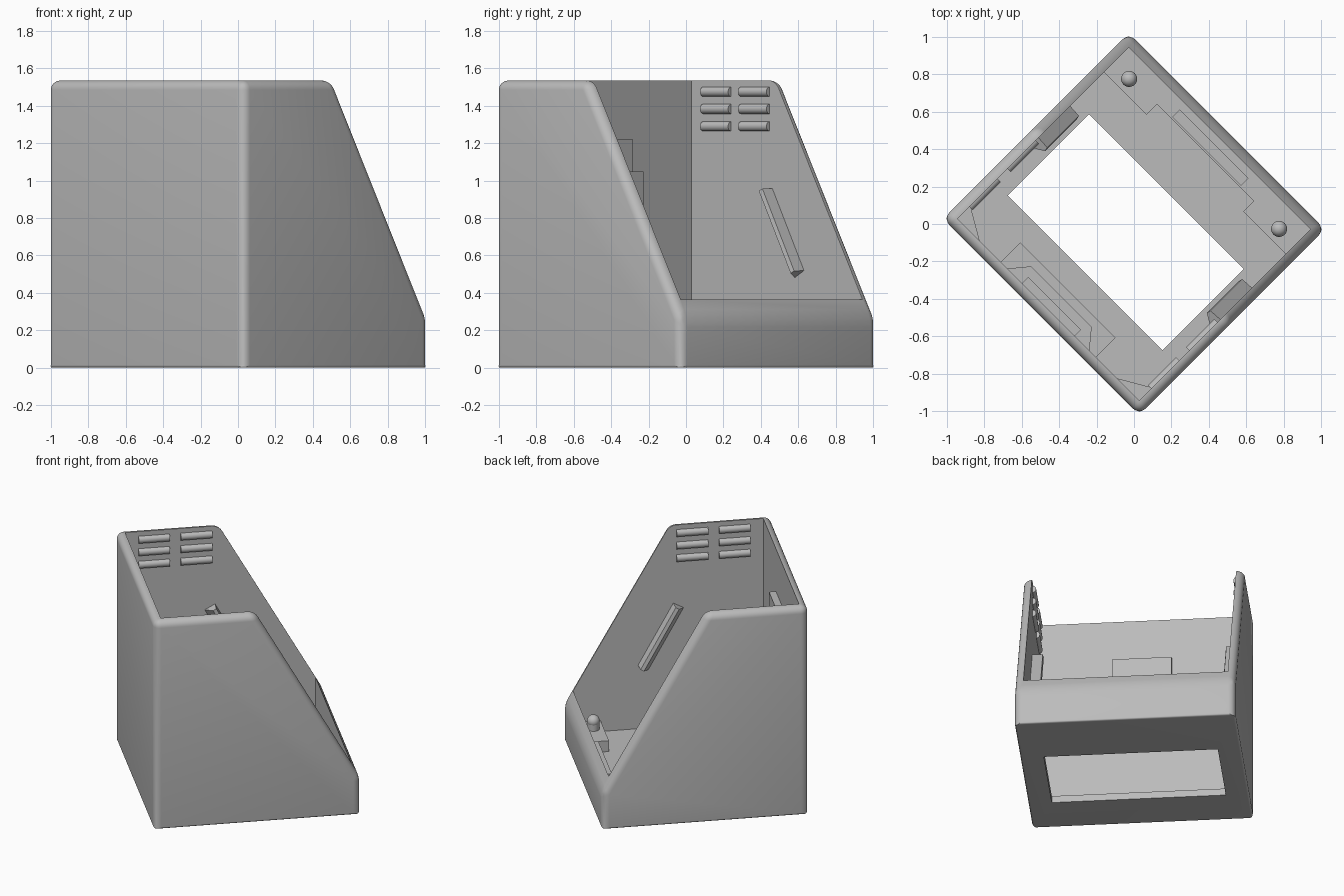
import bpy, bmesh, math
from mathutils import Matrix, Vector

if "Cube" in bpy.data.objects:
    bpy.data.objects.remove(bpy.data.objects["Cube"], do_unlink=True)

TURN = -math.pi / 4          # the whole box stands on the diagonal
A, B, H = 0.742, 0.702, 1.535  # half width, half depth, height
WALL, FLOOR = 0.055, 0.05
IA, IB = A - WALL, B - WALL

grey = bpy.data.materials.new("light_grey")
grey.use_nodes = True
grey.diffuse_color = (0.5, 0.5, 0.5, 1)
grey.node_tree.nodes["Principled BSDF"].inputs["Base Color"].default_value = (0.5, 0.5, 0.5, 1)


def finish(name, bm):
    bmesh.ops.recalc_face_normals(bm, faces=bm.faces[:])
    mesh = bpy.data.meshes.new(name)
    bm.to_mesh(mesh)
    bm.free()
    mesh.materials.append(grey)
    ob = bpy.data.objects.new(name, mesh)
    ob.rotation_euler.z = TURN
    bpy.context.collection.objects.link(ob)
    return ob


def prism(name, points, offset):
    """Extrude a flat outline along an offset."""
    bm = bmesh.new()
    face = bm.faces.new([bm.verts.new(p) for p in points])
    out = bmesh.ops.extrude_face_region(bm, geom=[face])
    top = [v for v in out["geom"] if isinstance(v, bmesh.types.BMVert)]
    bmesh.ops.translate(bm, verts=top, vec=Vector(offset))
    if len([f for f in bm.faces if len(f.verts) == len(points)]) < 2:
        bm.faces.new([bm.verts[i] for i in range(len(points))])
    return finish(name, bm)


def box(name, u0, u1, v0, v1, z0, z1):
    return prism(name, [(u0, v0, z0), (u1, v0, z0), (u1, v1, z0), (u0, v1, z0)],
                 (0, 0, z1 - z0))


def apply_modifiers(ob):
    bpy.context.view_layer.update()
    graph = bpy.context.evaluated_depsgraph_get()
    mesh = bpy.data.meshes.new_from_object(ob.evaluated_get(graph))
    ob.modifiers.clear()
    ob.data = mesh


def smooth(ob):
    bpy.ops.object.select_all(action="DESELECT")
    ob.select_set(True)
    bpy.context.view_layer.objects.active = ob
    bpy.ops.object.shade_smooth_by_angle(angle=math.radians(32))


# Solid shell with a sloping side profile and rounded outer edges
def slope(v):
    return 0.365 + 1.78 * (IB - v)


v_top = IB - (H - 0.365) / 1.78
side = [(-B, 0), (B, 0), (B, slope(B)), (v_top, H), (-B, H)]
shell = prism("housing", [(-A, v, z) for v, z in side], (2 * A, 0, 0))
bm = bmesh.new()
bm.from_mesh(shell.data)
weight = bm.edges.layers.float.new("bevel_weight_edge")
for e in bm.edges:
    low = all(v.co.z < 0.001 for v in e.verts)
    e[weight] = 0.3 if low else 1.0
bm.to_mesh(shell.data)
bm.free()
bev = shell.modifiers.new("round", "BEVEL")
bev.limit_method = "WEIGHT"
bev.width = 0.05
bev.segments = 6
apply_modifiers(shell)

# Hollow inside and floor opening
for cutter in (box("cavity", -IA, IA, -IB, IB, FLOOR, 2),
               box("floor_opening", -0.585, 0.585, -0.37, 0.245, -0.2, 0.2)):
    mod = shell.modifiers.new("cut", "BOOLEAN")
    mod.operation = "DIFFERENCE"
    mod.solver = "EXACT"
    mod.object = cutter
    cutter.hide_render = True
    apply_modifiers(shell)
    bpy.data.objects.remove(cutter, do_unlink=True)
smooth(shell)

# Side wall details, repeated on both walls
for s, label in ((1, "first"), (-1, "second")):
    # Two columns of three half-round ribs
    for v0, v1 in ((-0.557, -0.345), (-0.27, -0.055)):
        for z in (1.475, 1.383, 1.29):
            arc = [(s * (IA - 0.024 * math.sin(t)), v0, z + 0.026 * math.cos(t))
                   for t in [math.pi * i / 8 for i in range(9)]]
            smooth(prism(label + "_vent_rib", arc, (0, v1 - v0, 0)))

    # Wedge-shaped rail running parallel to the slope
    run = Vector((0, 0.24, -0.44))
    across = Vector((0, 0.44, 0.24)).normalized()
    start = Vector((s * IA, -0.07, 0.94))
    inward = Vector((-s, 0, 0))
    outline = [start - across * 0.04, start + across * 0.04,
               start + across * 0.035 + inward * 0.07,
               start + across * 0.01 + inward * 0.075]
    prism(label + "_slope_rail", outline, run)

    # Mounting pad with a round-headed peg
    box(label + "_pad", min(s * 0.365, s * IA), max(s * 0.365, s * IA),
        0.46, IB, FLOOR, 0.13)
    bm = bmesh.new()
    bmesh.ops.create_uvsphere(bm, u_segments=24, v_segments=12, radius=0.043,
                              matrix=Matrix.Translation((s * 0.567, 0.53, 0.19)))
    bmesh.ops.create_cone(bm, cap_ends=True, segments=24, radius1=0.04, radius2=0.04,
                          depth=0.07, matrix=Matrix.Translation((s * 0.567, 0.53, 0.16)))
    smooth(finish(label + "_peg", bm))

    # Triangular corner gusset
    prism(label + "_corner_gusset",
          [(s * IA, -IB, FLOOR), (s * IA, -0.55, FLOOR), (s * 0.52, -IB, FLOOR)],
          (0, 0, 0.06))

# Low wall shelf and catch
box("shelf", -0.365, 0.365, 0.54, IB, FLOOR, 0.13)
box("low_wall_catch", -0.26, 0.26, 0.55, 0.605, 0.13, 0.18)

# Tall wall plate and catch
box("tall_wall_plate", -0.36, 0.36, -IB, -0.5, FLOOR, 0.11)
prism("tall_wall_catch",
      [(-0.31, -IB, 0.87), (0.31, -IB, 0.87), (0.23, -0.55, 0.87), (-0.23, -0.55, 0.87)],
      (0, 0, 0.18))
box("tall_wall_tab", -0.2, 0.2, -IB, -0.6, 1.05, 1.22)
